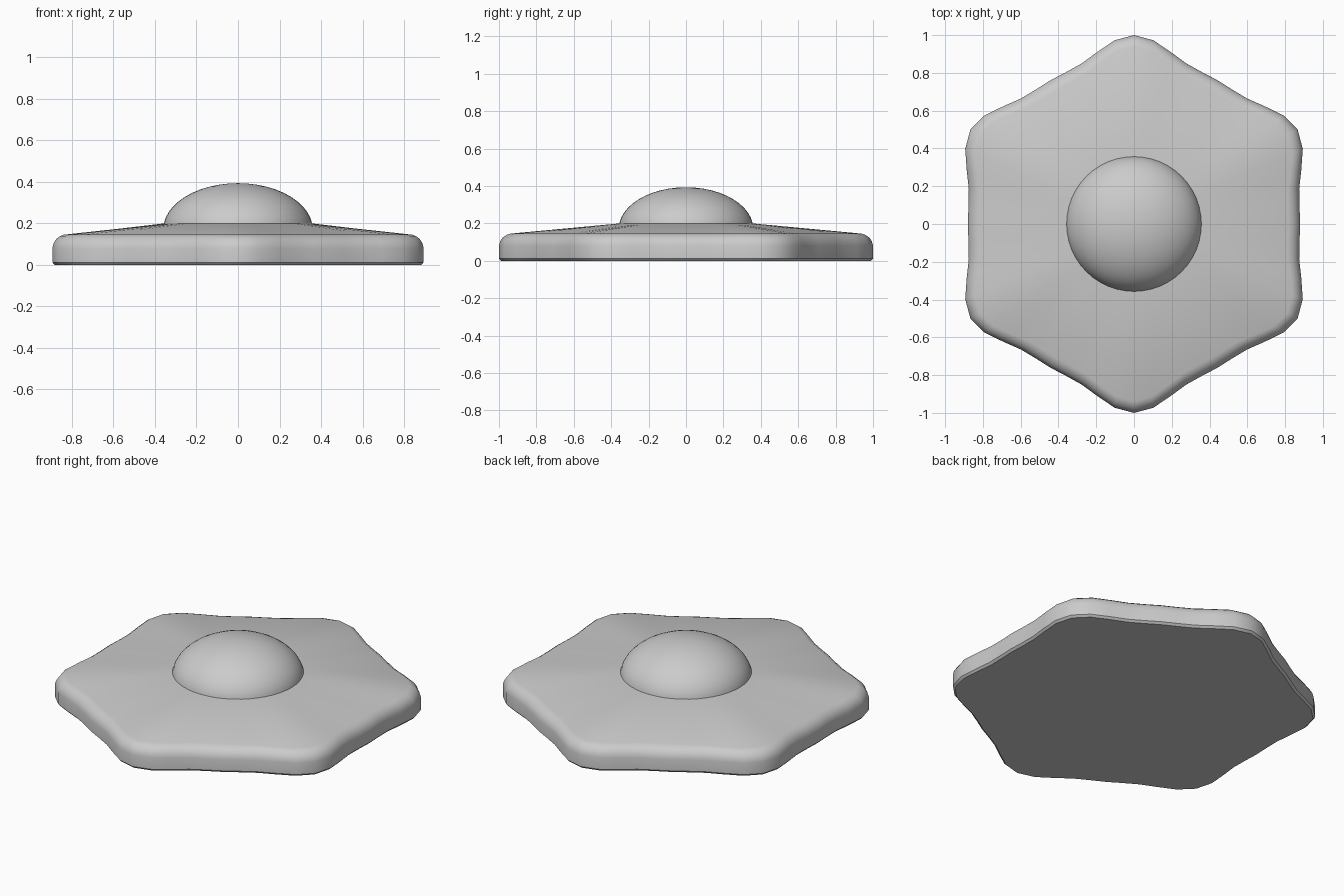
import bpy
import bmesh
from math import cos, sin, pi, radians

if "Cube" in bpy.data.objects:
    bpy.data.objects.remove(bpy.data.objects["Cube"], do_unlink=True)

grey = bpy.data.materials.new("plain grey")
grey.use_nodes = True
colour = (0.6, 0.6, 0.6, 1)
grey.diffuse_color = colour
grey.node_tree.nodes["Principled BSDF"].inputs["Base Color"].default_value = colour


def lobed(angle):
    """Six rounded lobes, one of them pointing along +y."""
    return 0.88 + 0.12 * ((1 - cos(6 * angle)) / 2) ** 2


def build(name, rings, steps, tip=None):
    """Skin a stack of (radius function, height) rings; close the top at a tip."""
    bm = bmesh.new()
    loops = []
    for radius, z in rings:
        angles = [2 * pi * i / steps for i in range(steps)]
        loops.append([bm.verts.new((radius(a) * cos(a), radius(a) * sin(a), z))
                      for a in angles])
    bm.faces.new(loops[0][::-1])
    for low, high in zip(loops, loops[1:]):
        for i in range(steps):
            j = (i + 1) % steps
            bm.faces.new((low[i], low[j], high[j], high[i]))
    top = bm.verts.new((0, 0, tip))
    for i in range(steps):
        bm.faces.new((loops[-1][i], loops[-1][(i + 1) % steps], top))
    mesh = bpy.data.meshes.new(name)
    bm.to_mesh(mesh)
    bm.free()
    mesh.materials.append(grey)
    obj = bpy.data.objects.new(name, mesh)
    bpy.context.collection.objects.link(obj)
    bpy.ops.object.select_all(action='DESELECT')
    obj.select_set(True)
    bpy.context.view_layer.objects.active = obj
    bpy.ops.object.shade_smooth_by_angle(angle=radians(40))
    return obj


# Lobed plate: flat underside, rounded upper rim, shallow cone on top
rim = [(0.012, 0), (0, 0.012), (0, 0.08), (0.006, 0.103),
       (0.02, 0.124), (0.04, 0.138), (0.06, 0.145)]
rings = [(lambda a, inset=inset: lobed(a) - inset, z) for inset, z in rim]
rings.append((lambda a: 0.35, 0.2))
build("lobed_plate", rings, 60, tip=0.21)

# Low rounded dome in the middle
levels = [radians(7.5 * k) for k in range(12)]
rings = [(lambda a, t=t: 0.36 * cos(t), 0.17 + 0.223 * sin(t)) for t in levels]
build("dome", rings, 48, tip=0.393)
